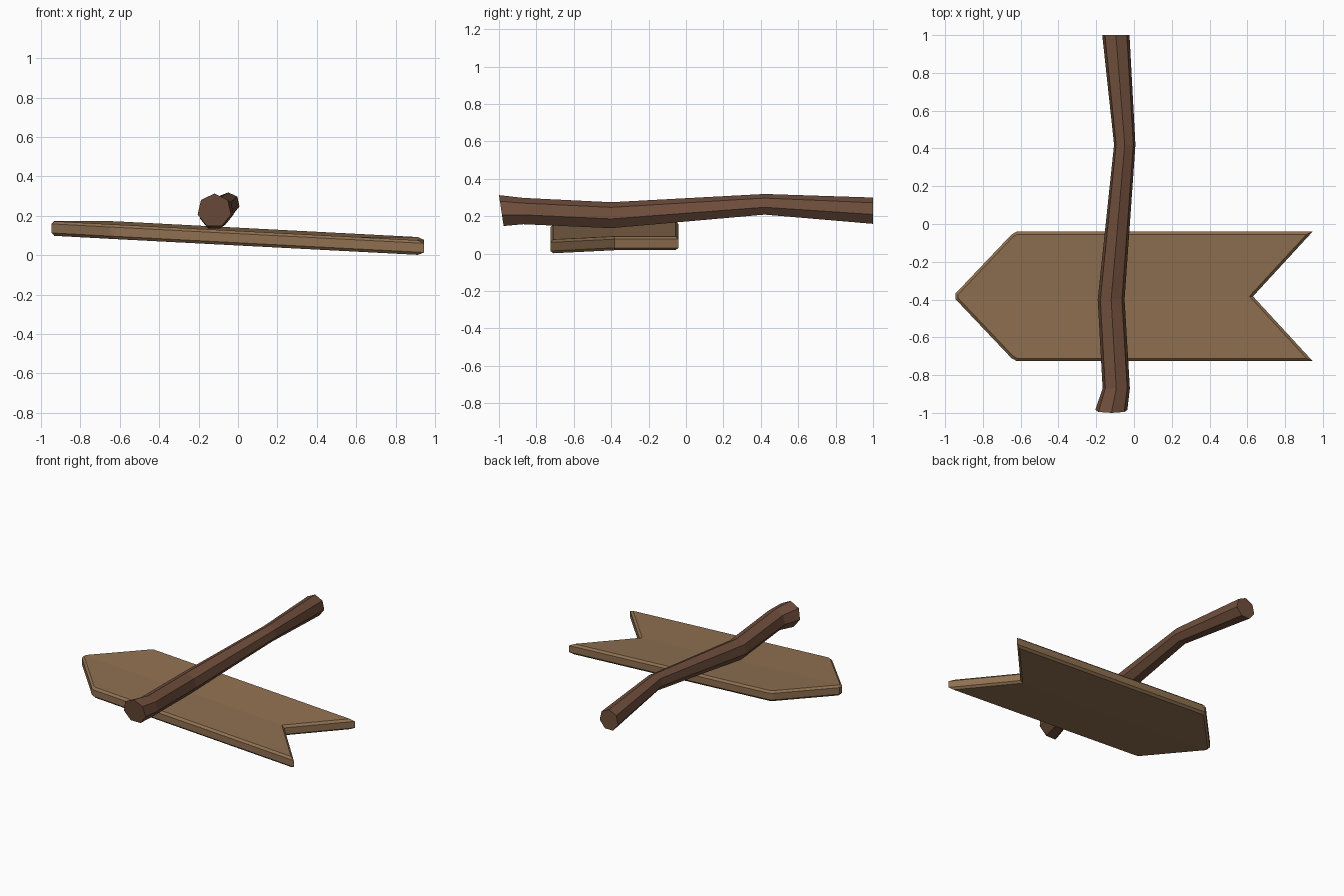
import bpy, bmesh, math
from mathutils import Vector

if "Cube" in bpy.data.objects:
    bpy.data.objects.remove(bpy.data.objects["Cube"])


def material(name, rgb):
    m = bpy.data.materials.new(name)
    m.diffuse_color = (*rgb, 1)
    m.use_nodes = True
    m.node_tree.nodes["Principled BSDF"].inputs["Base Color"].default_value = m.diffuse_color
    return m


def finish(bm, name, mat):
    bmesh.ops.recalc_face_normals(bm, faces=bm.faces)
    me = bpy.data.meshes.new(name)
    bm.to_mesh(me)
    bm.free()
    me.materials.append(mat)
    ob = bpy.data.objects.new(name, me)
    bpy.context.collection.objects.link(ob)
    return ob


board_mat = material("light wood", (0.275, 0.162, 0.082))
post_mat = material("dark wood", (0.160, 0.077, 0.045))

# Arrow board: half outline mirrored across its centre line, then thickened
half = [(-0.946, 0), (-0.946, 0.014), (-0.648, 0.328), (-0.622, 0.342),
        (0.945, 0.342), (0.63, 0)]
thick = 0.074
bm = bmesh.new()
for side in (1, -1):
    pts = half if side == -1 else half[::-1]
    bm.faces.new([bm.verts.new((x, v * side, -thick / 2)) for x, v in pts])
bmesh.ops.remove_doubles(bm, verts=bm.verts, dist=1e-4)
bottom = list(bm.faces)
ext = bmesh.ops.extrude_face_region(bm, geom=bottom, use_keep_orig=True)
bmesh.ops.translate(bm, vec=(0, 0, thick),
                    verts=[g for g in ext["geom"] if isinstance(g, bmesh.types.BMVert)])
bmesh.ops.recalc_face_normals(bm, faces=bm.faces)
bm.normal_update()
# chamfer the top and bottom rims only
rims = [e for e in bm.edges if len(e.link_faces) == 2
        and sorted(abs(f.normal.z) > 0.5 for f in e.link_faces) == [False, True]]
bmesh.ops.bevel(bm, geom=rims, offset=0.014, segments=1, affect='EDGES')
# lean the board, with a slight sag along the centre line
for v in bm.verts:
    x, y = v.co.x, v.co.y
    v.co.z += 0.087 - 0.052 * x + 0.025 * y + 0.008 * abs(y) / 0.342
    v.co.y = y - 0.383
finish(bm, "arrow_board", board_mat)

# Crooked post: seven-sided rings along a bent path (x, y, z, radius, cap lean)
rings = [(-0.12, -0.987, 0.226, 0.087, -0.15),
         (-0.094, -0.87, 0.224, 0.074, 0),
         (-0.121, -0.40, 0.202, 0.073, 0),
         (-0.049, 0.42, 0.261, 0.058, 0),
         (-0.096, 1.0, 0.226, 0.074, 0)]
bm = bmesh.new()
loops = []
for x, y, z, r, lean in rings:
    loop = []
    for i in range(7):
        a = 2 * math.pi * i / 7
        dz = r * math.cos(a)
        loop.append(bm.verts.new((x + r * math.sin(a), y + lean * dz, z + dz)))
    loops.append(loop)
for a, b in zip(loops, loops[1:]):
    for i in range(7):
        j = (i + 1) % 7
        bm.faces.new((a[i], a[j], b[j], b[i]))
bm.faces.new(loops[0])
bm.faces.new(loops[-1])
finish(bm, "crooked_post", post_mat)
